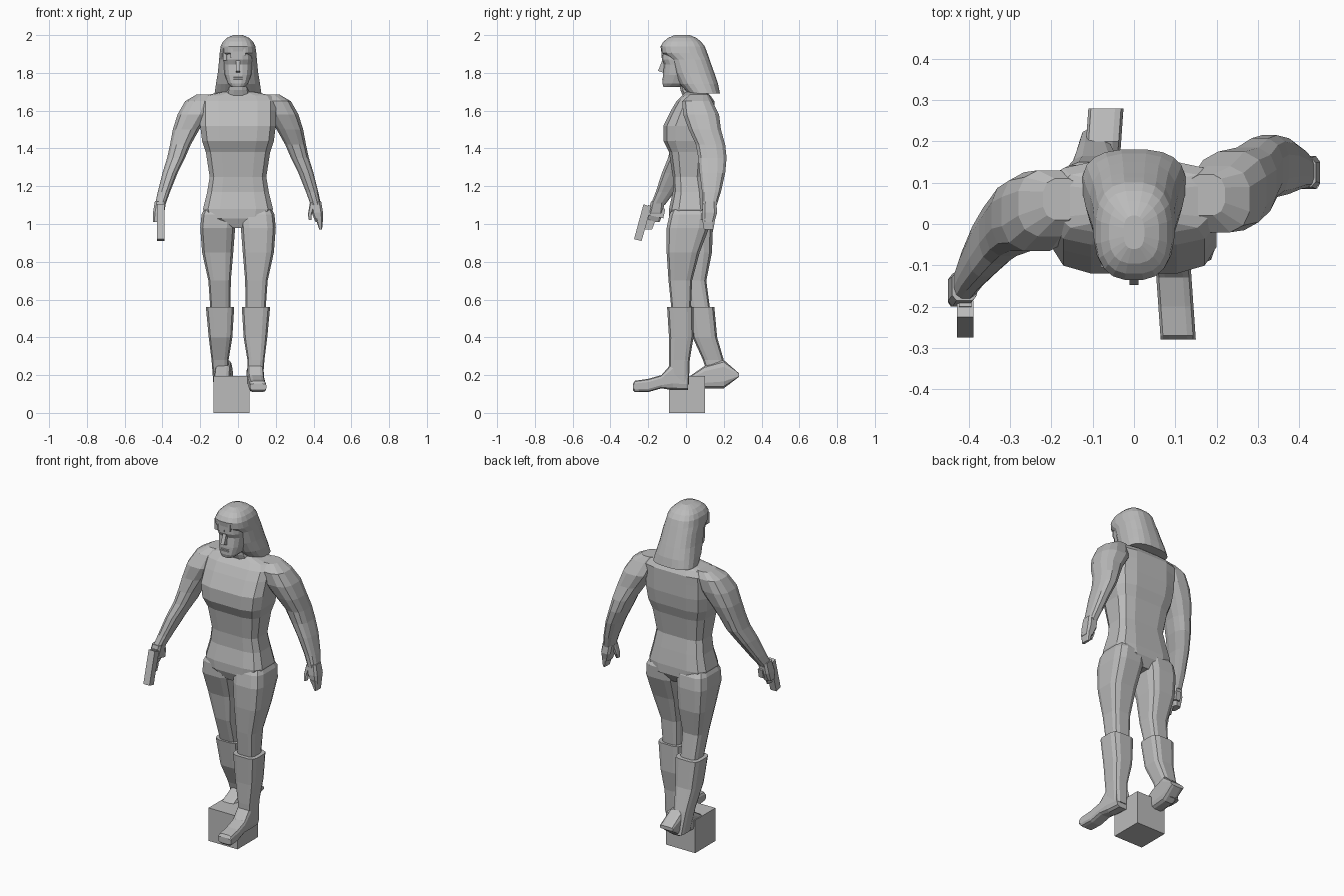
import bpy, bmesh, math

cube = bpy.data.objects.get("Cube")
if cube:
    bpy.data.objects.remove(cube, do_unlink=True)

grey = bpy.data.materials.new("plain grey")
grey.use_nodes = True
colour = (.5, .5, .5, 1)
grey.diffuse_color = colour
grey.node_tree.nodes["Principled BSDF"].inputs["Base Color"].default_value = colour


def finish(name, bm):
    """Turn a bmesh into a grey object with outward normals."""
    bmesh.ops.recalc_face_normals(bm, faces=bm.faces)
    mesh = bpy.data.meshes.new(name)
    bm.to_mesh(mesh)
    bm.free()
    mesh.materials.append(grey)
    obj = bpy.data.objects.new(name, mesh)
    bpy.context.collection.objects.link(obj)


def rounded(value, power):
    """Push a sine or cosine towards a squarer outline."""
    return math.copysign(abs(value) ** power, value)


def loft(name, sections, axis="z", sides=12, power=.5):
    """Skin rounded-box rings given as (level, low a, high a, low b, high b)."""
    bm = bmesh.new()
    rings = []
    reach = rounded(math.cos(math.pi / sides), power)
    for level, low_a, high_a, low_b, high_b in sections:
        ring = []
        for i in range(sides):
            angle = math.tau * (i + .5) / sides
            across = rounded(math.cos(angle), power) / reach
            along = rounded(math.sin(angle), power) / reach
            a = (low_a + high_a + across * (high_a - low_a)) / 2
            b = (low_b + high_b + along * (high_b - low_b)) / 2
            ring.append(bm.verts.new((a, b, level) if axis == "z" else (a, level, b)))
        rings.append(ring)
    for lower, upper in zip(rings, rings[1:]):
        for i in range(sides):
            j = (i + 1) % sides
            bm.faces.new((lower[i], lower[j], upper[j], upper[i]))
    bm.faces.new(rings[0])
    bm.faces.new(rings[-1])
    finish(name, bm)


def column(name, rows, **options):
    """Loft a part that is symmetric in x: rows of (z, half width, front, back)."""
    loft(name, [(z, -half, half, front, back) for z, half, front, back in rows], **options)


def limb(name, side, outline, centres, **options):
    """Loft a limb: outline rows (z, inner, outer, depth) and one y centre per row."""
    sections = []
    for (z, inner, outer, depth), y in zip(outline, centres):
        left, right = sorted((side * inner, side * outer))
        sections.append((z, left, right, y - depth / 2, y + depth / 2))
    loft(name, sections, **options)


def foot(name, side, rows):
    """Loft a slightly splayed foot: rows of (y, sole, top)."""
    sections = []
    for y, sole, top in rows:
        inner = .045 - .07 * y
        left, right = sorted((side * inner, side * (inner + .085)))
        sections.append((y, left, right, sole, top))
    loft(name, sections, axis="y")


def prism(name, profile, x, width):
    """Extrude a (y, z) side profile, centred on x."""
    bm = bmesh.new()
    face = bm.faces.new([bm.verts.new((x - width / 2, y, z)) for y, z in profile])
    extruded = bmesh.ops.extrude_face_region(bm, geom=[face])["geom"]
    verts = [v for v in extruded if isinstance(v, bmesh.types.BMVert)]
    bmesh.ops.translate(bm, verts=verts, vec=(width, 0, 0))
    finish(name, bm)


# Stand
loft("stand_block", [(0, -.13, .06, -.09, .1), (.195, -.13, .06, -.09, .1)], sides=4)

# Torso
column("torso", [(1.7, .08, 0, .11), (1.68, .18, -.02, .13), (1.65, .2, -.05, .15),
                 (1.6, .2, -.08, .15), (1.52, .2, -.12, .15), (1.44, .19, -.12, .14),
                 (1.38, .17, -.09, .12), (1.25, .15, -.07, .1), (1.17, .163, -.07, .115),
                 (1.08, .185, -.09, .13), (1.03, .17, -.09, .13), (.98, .04, -.07, .1)])

# Legs and boots: the left strides forward, the right trails
leg = [(1.12, .03, .16, .14), (1.05, .01, .193, .215), (.98, .015, .2, .225),
       (.85, .025, .19, .175), (.7, .038, .157, .125), (.53, .04, .145, .1)]
boot = [(.56, .02, .17, .14), (.4, .03, .155, .13), (.28, .05, .14, .11), (.15, .05, .13, .1)]
limb("left_leg", 1, leg, [.02, .02, .01, -.015, -.03, -.025])
limb("right_leg", -1, leg, [.02, .025, .03, .05, .045, .08])
limb("left_boot", 1, boot, [-.03, -.025, -.035, -.035])
limb("right_boot", -1, boot, [.08, .1, .145, .18])
foot("left_foot", 1, [(.01, .12, .25), (-.07, .12, .27), (-.13, .13, .2),
                      (-.2, .11, .18), (-.27, .11, .17), (-.28, .12, .155)])
foot("right_foot", -1, [(.28, .19, .21), (.2, .13, .28), (.1, .13, .25), (0, .13, .18)])

# Arms share an outline; the left hangs back and the right reaches forward
arm = [(1.685, .13, .22, .1), (1.65, .13, .28, .16), (1.58, .15, .32, .19),
       (1.5, .205, .345, .17), (1.42, .25, .36, .155), (1.35, .28, .375, .15),
       (1.27, .32, .4, .135), (1.17, .36, .425, .1), (1.1, .385, .44, .075)]
limb("left_arm", 1, arm, [.07, .06, .08, .1, .13, .14, .14, .135, .125], power=.75)
limb("right_arm", -1, arm, [.06, .05, .03, .02, 0, -.02, -.06, -.11, -.15], power=.75)

# Hands
hand = [(1.12, .38, .44, .07), (1.06, .39, .45, .08), (1.01, .41, .45, .06)]
fingers = [(1.03, .41, .45, .07), (.97, .43, .445, .05)]
thumb = [(1.11, .38, .41, .04), (1.05, .37, .39, .035), (1.02, .375, .39, .025)]
limb("left_hand", 1, hand, [.125, .125, .12], sides=8)
limb("left_fingers", 1, fingers, [.12, .12], sides=8)
limb("left_thumb", 1, thumb, [.11, .1, .09], sides=8)
limb("right_hand", -1, hand, [-.15, -.16, -.17], sides=8)

# Handgun pointing down
gun_x = -.408
prism("gun_slide", [(-.225, 1.105), (-.185, 1.09), (-.235, .91), (-.275, .92)], gun_x, .04)
prism("gun_grip", [(-.2, 1.1), (-.11, 1.08), (-.12, 1.03), (-.21, 1.05)], gun_x, .03)
prism("trigger_guard", [(-.21, 1.03), (-.165, 1.01), (-.18, .97), (-.22, .97)], gun_x, .01)

# Neck and head
column("neck", [(1.66, .08, -.01, .12), (1.71, .06, -.03, .09), (1.8, .055, -.04, .09)], power=.8)
column("head", [(1.725, .035, -.12, -.03), (1.745, .055, -.125, .03), (1.79, .07, -.122, .07),
                (1.845, .076, -.115, .08), (1.87, .078, -.127, .08), (1.93, .075, -.127, .08)],
       sides=16, power=.7)
prism("nose", [(-.11, 1.87), (-.126, 1.865), (-.148, 1.81), (-.115, 1.8)], 0, .022)
for name, z in (("upper_lip", 1.776), ("lower_lip", 1.766)):
    prism(name, [(-.11, z + .004), (-.128, z), (-.11, z - .004)], 0, .05)

# Long hair falling behind the shoulders, with a swept fringe
column("hair", [(1.69, .124, .01, .18), (1.74, .117, -.035, .17), (1.8, .107, -.065, .15),
                (1.87, .1, -.085, .125), (1.905, .097, -.13, .113), (1.94, .092, -.135, .1),
                (1.965, .08, -.12, .08), (1.985, .06, -.095, .055), (2, .025, -.06, .02)],
       sides=20, power=.75)
fringe = (("fringe_long", -.105), ("fringe_middle", -.131), ("fringe_short", -.131))
for i, (name, front) in enumerate(fringe):
    tip = 1.865 + i * .013
    prism(name, [(-.07, 1.93), (front, 1.93), (front, tip), (-.08, tip)], i * .04 - .06, .04)
